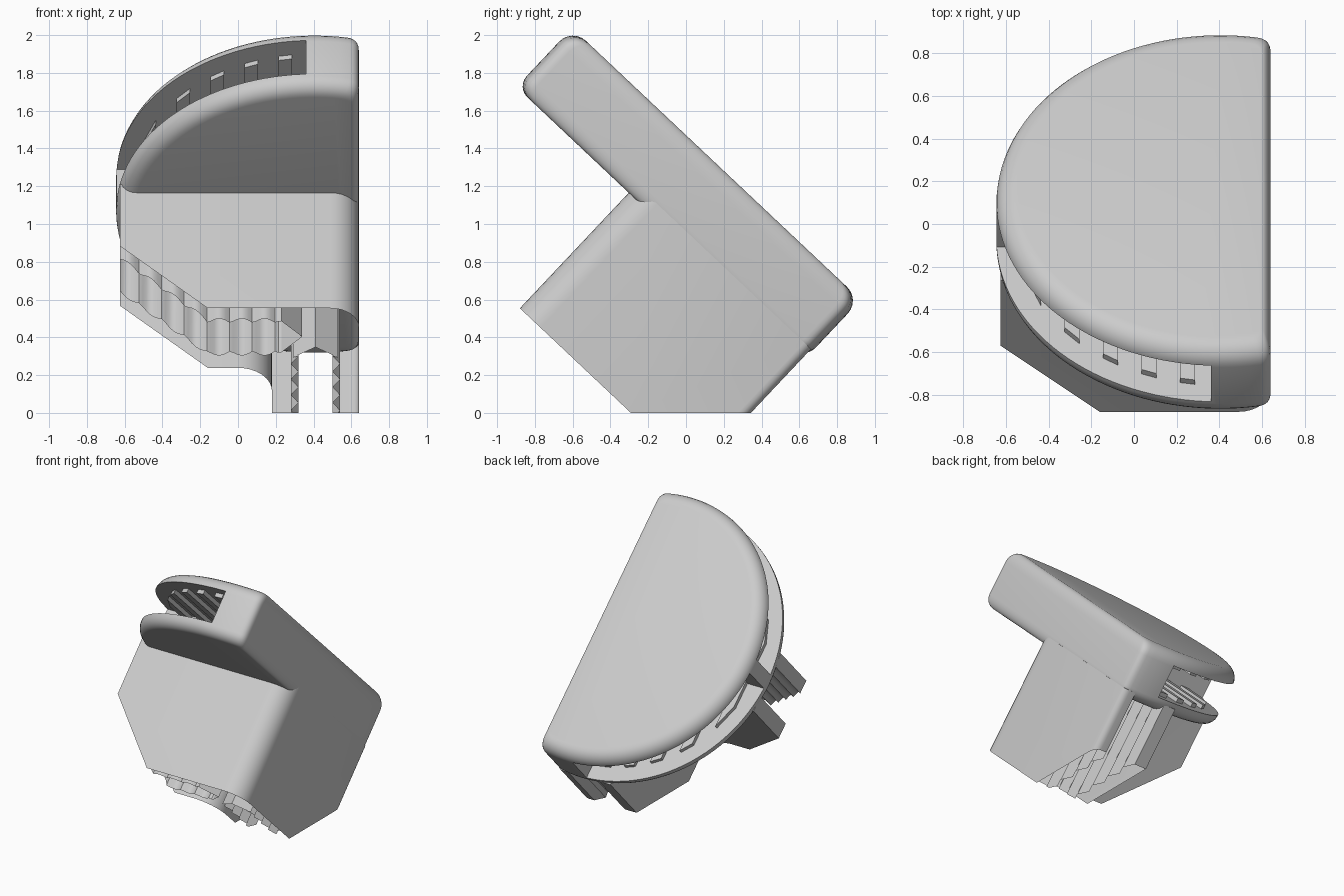
import bpy, bmesh, math
from mathutils import Vector

if "Cube" in bpy.data.objects:
    bpy.data.objects.remove(bpy.data.objects["Cube"])

TILT = math.radians(43.3)
CX, CY, R = 0.405, -0.787, 1.05      # centre and radius of the round head
FLAT = 0.64                          # flat side of the head
LOW, HIGH = 0.735, 0.98              # floor and ceiling of the rim slot

grey = bpy.data.materials.new("light_grey")
grey.use_nodes = True
grey.diffuse_color = (0.6, 0.6, 0.6, 1)
grey.node_tree.nodes["Principled BSDF"].inputs["Base Color"].default_value = (0.6, 0.6, 0.6, 1)


def finish(bm, name):
    """Turn a bmesh into an object tilted like the whole model."""
    bmesh.ops.recalc_face_normals(bm, faces=bm.faces)
    me = bpy.data.meshes.new(name)
    bm.to_mesh(me)
    bm.free()
    me.materials.append(grey)
    ob = bpy.data.objects.new(name, me)
    ob.rotation_euler.x = -TILT
    bpy.context.collection.objects.link(ob)
    return ob


def loft(rings):
    """Skin a stack of (outline, height) rings and cap both ends."""
    bm = bmesh.new()
    rows = [[bm.verts.new((x, y, h)) for x, y in pts] for pts, h in rings]
    n = len(rows[0])
    for a, b in zip(rows, rows[1:]):
        for i in range(n):
            j = (i + 1) % n
            bm.faces.new((a[i], a[j], b[j], b[i]))
    bm.faces.new(rows[0][::-1])
    bm.faces.new(rows[-1])
    return bm


def prism(pts, low, high):
    return loft([(pts, low), (pts, high)])


def box(x0, x1, y0, y1, z0, z1):
    return prism([(x0, y0), (x1, y0), (x1, y1), (x0, y1)], z0, z1)


def smooth(ob):
    bpy.ops.object.select_all(action='DESELECT')
    ob.select_set(True)
    bpy.context.view_layer.objects.active = ob
    bpy.ops.object.shade_smooth_by_angle(angle=math.radians(30))


def fillet(cx, cy, r, start, end, steps=8):
    out = []
    for i in range(steps + 1):
        a = math.radians(start + (end - start) * i / steps)
        out.append((cx + r * math.cos(a), cy + r * math.sin(a)))
    return out


def d_outline(inset):
    """Circle cut by a flat side, with softened corners."""
    r, flat, c = R - inset, FLAT - 0.45 * inset, 0.05
    start = math.acos((flat - c - CX) / r)
    arc = [start + (2 * math.pi - 2 * start) * i / 72 for i in range(73)]
    pts = [(CX + r * math.cos(a), CY + r * math.sin(a)) for a in arc]
    half = math.sqrt(r * r - (flat - CX) ** 2)
    p0, p1, p2 = Vector(pts[-1]), Vector((flat, CY - half)), Vector((flat, CY - half + c))
    corner = []
    for i in range(1, 6):
        t = i / 5
        corner.append(tuple(p0 * (1 - t) ** 2 + p1 * 2 * t * (1 - t) + p2 * t * t))
    mirrored = [(x, 2 * CY - y) for x, y in reversed(corner)]
    return pts + corner + mirrored


# Round head with softened top and bottom rims
rings = []
for k in range(7):
    a = k * math.pi / 12
    rings.append((d_outline(0.08 * (1 - math.sin(a))), 0.64 + 0.08 * (1 - math.cos(a))))
for k in range(7):
    a = k * math.pi / 12
    rings.append((d_outline(0.1 * (1 - math.cos(a))), 1.07 - 0.1 * (1 - math.sin(a))))
head = finish(loft(rings), "round_head")

# Rim slot, split in two by a thin bridge
bpy.context.view_layer.objects.active = head
for y0, y1 in ((-2.2, -0.84), (-0.73, 0.7)):
    cutter = finish(box(-1, 0.36, y0, y1, LOW, HIGH), "slot_cutter")
    cutter.hide_render = True
    mod = head.modifiers.new("slot", 'BOOLEAN')
    mod.operation = 'DIFFERENCE'
    mod.solver = 'EXACT'
    mod.object = cutter
    bpy.context.view_layer.update()
    bpy.ops.object.modifier_apply(modifier=mod.name)
    bpy.data.objects.remove(cutter)
smooth(head)

# Ribs on the floor and ceiling of the slot
for i in range(5):
    x = 0.25 - 0.18 * i
    sides = [(s, math.sqrt(0.945 ** 2 - (s - CX) ** 2)) for s in (x - 0.035, x + 0.035)]
    pts = [(s, CY - h) for s, h in sides] + [(s, CY + h) for s, h in reversed(sides)]
    finish(prism(pts, LOW - 0.01, LOW + 0.03), "floor_rib")
    finish(prism(pts, HIGH - 0.03, HIGH + 0.01), "ceiling_rib")

# Stem: L-shaped outline with two ridged channels
FRONT, BACK, LEFT, PITCH = -1.02, 0.25, -0.625, 0.12
outline = [(LEFT, FRONT)]
outline += fillet(FLAT - 0.15, FRONT + 0.15, 0.15, -90, 0)
outline += fillet(FLAT - 0.05, BACK - 0.05, 0.05, 0, 90, 5)

# Back channel with saw-tooth walls and a pointed end
teeth = [(0.0 if i % 2 else 0.04, BACK - i * PITCH / 2) for i in range(16)]
outline += [(0.50 + d, y) for d, y in teeth]
outline += [(0.53, -0.64), (0.41, -0.72), (0.29, -0.64)]
outline += [(0.32 - d, y) for d, y in reversed(teeth)]

# Inner corner of the L
outline += [(0.18, BACK)] + fillet(0.0, -0.38, 0.18, 0, -90)
outline += [(LEFT, -0.56)]

# Front channel with fluted walls and a pointed end
flutes = []
for i in range(43):
    x = LEFT + i * 0.02
    flutes.append((x, 0.035 * abs(math.sin(math.pi * (0.2 - x) / PITCH))))
outline += [(x, -0.69 + d) for x, d in flutes]
outline += [(0.23, -0.68), (0.34, -0.80), (0.23, -0.92)]
outline += [(x, -0.905 - d) for x, d in reversed(flutes)]

bm = prism(outline, -0.2, 0.7)
# Trim the slanted left corner, then the level base
cuts = [((-0.16, 0, -0.2), (-0.447, 0, -0.46)),
        ((0, 0, 0), (0, math.sin(TILT), -math.cos(TILT)))]
for co, no in cuts:
    geom = bm.verts[:] + bm.edges[:] + bm.faces[:]
    res = bmesh.ops.bisect_plane(bm, geom=geom, dist=1e-5, plane_co=co,
                                 plane_no=Vector(no).normalized(), clear_outer=True)
    edges = [e for e in res["geom_cut"] if isinstance(e, bmesh.types.BMEdge)]
    bmesh.ops.edgeloop_fill(bm, edges=[e for e in edges if e.is_boundary])
smooth(finish(bm, "stem"))
